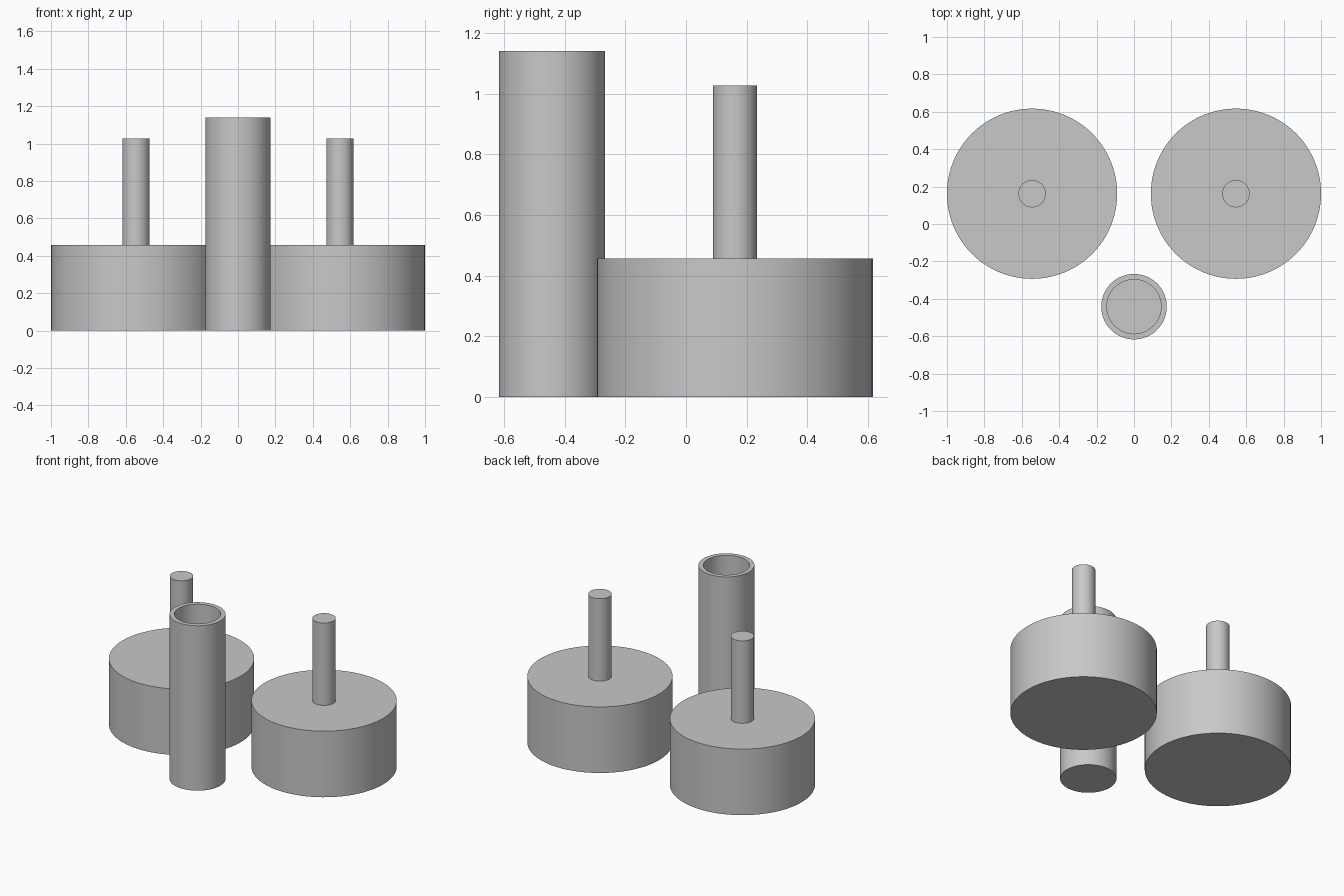
import bpy, bmesh, math

if "Cube" in bpy.data.objects:
    bpy.data.objects.remove(bpy.data.objects["Cube"])

grey = bpy.data.materials.new("light_grey")
grey.diffuse_color = (0.58, 0.58, 0.58, 1)
grey.use_nodes = True
grey.node_tree.nodes["Principled BSDF"].inputs["Base Color"].default_value = grey.diffuse_color


def lathe(name, profile, x, y, steps=96):
    """Spin an (r, z) profile that starts and ends on the axis into a closed solid."""
    bm = bmesh.new()
    verts = [bm.verts.new((r, 0, z)) for r, z in profile]
    edges = [bm.edges.new(pair) for pair in zip(verts, verts[1:])]
    bmesh.ops.spin(bm, geom=verts + edges, cent=(0, 0, 0), axis=(0, 0, 1),
                   angle=math.tau, steps=steps, use_duplicate=False)
    bmesh.ops.remove_doubles(bm, verts=bm.verts[:], dist=1e-4)
    bmesh.ops.recalc_face_normals(bm, faces=bm.faces[:])
    mesh = bpy.data.meshes.new(name)
    bm.to_mesh(mesh)
    bm.free()
    mesh.materials.append(grey)
    obj = bpy.data.objects.new(name, mesh)
    obj.location = (x, y, 0)
    bpy.context.collection.objects.link(obj)
    bpy.ops.object.select_all(action='DESELECT')
    obj.select_set(True)
    bpy.context.view_layer.objects.active = obj
    bpy.ops.object.shade_smooth_by_angle(angle=math.radians(30))
    return obj


# Wide drums, each with a thin upright pin
drum = [(0, 0), (0.455, 0), (0.455, 0.457), (0.073, 0.457), (0.073, 1.027), (0, 1.027)]
for side, x in (("left", -0.545), ("right", 0.545)):
    lathe(side + "_drum_with_pin", drum, x, 0.162)

# Tall hollow tube with a closed bottom
tube = [(0, 0), (0.175, 0), (0.175, 1.14), (0.145, 1.14), (0.145, 0.03), (0, 0.03)]
lathe("front_tube", tube, 0, -0.442)
